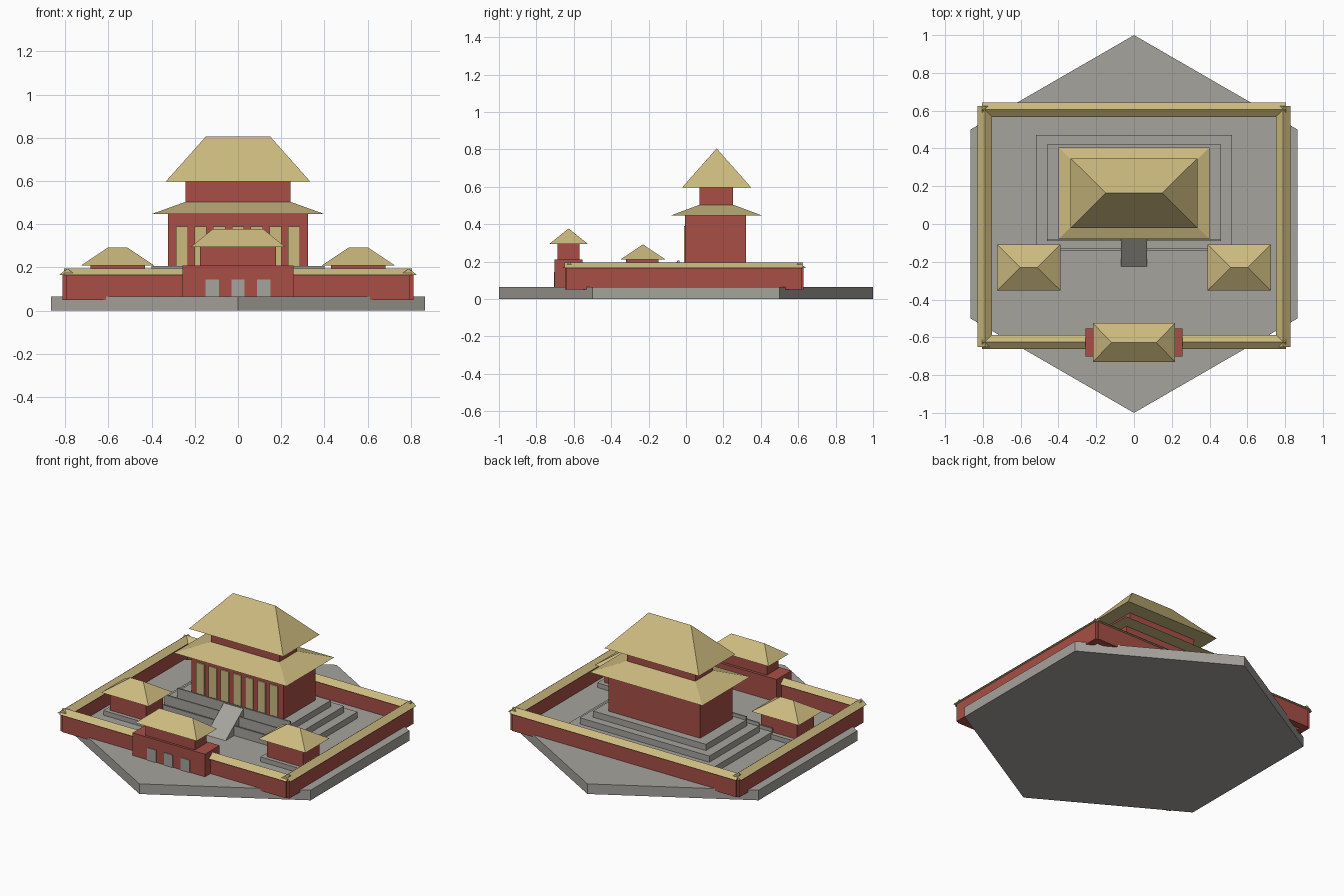
import bpy, math

if "Cube" in bpy.data.objects:
    bpy.data.objects.remove(bpy.data.objects["Cube"])


def srgb(r, g, b):
    conv = lambda c: c / 12.92 if c <= 0.04045 else ((c + 0.055) / 1.055) ** 2.4
    return tuple(conv(v / 255) for v in (r, g, b)) + (1.0,)


def material(name, rgb):
    m = bpy.data.materials.new(name)
    m.diffuse_color = srgb(*rgb)
    m.use_nodes = True
    m.node_tree.nodes["Principled BSDF"].inputs["Base Color"].default_value = m.diffuse_color
    return m


RED = material("red_wall", (167, 79, 70))
GOLD = material("yellow_tile", (204, 186, 127))
STONE = material("grey_stone", (166, 163, 157))


def mesh(name, verts, faces, mat):
    me = bpy.data.meshes.new(name)
    me.from_pydata(verts, [], faces)
    me.materials.append(mat)
    ob = bpy.data.objects.new(name, me)
    bpy.context.collection.objects.link(ob)
    return ob


def frustum(name, low, high, z0, z1, mat):
    """Solid between two rectangles (x0, x1, y0, y1)."""
    rect = lambda r, z: [(r[0], r[2], z), (r[1], r[2], z), (r[1], r[3], z), (r[0], r[3], z)]
    faces = [(3, 2, 1, 0), (4, 5, 6, 7), (0, 1, 5, 4), (1, 2, 6, 5), (2, 3, 7, 6), (3, 0, 4, 7)]
    return mesh(name, rect(low, z0) + rect(high, z1), faces, mat)


def box(name, x0, x1, y0, y1, z0, z1, mat):
    r = (x0, x1, y0, y1)
    return frustum(name, r, r, z0, z1, mat)


def hip_roof(name, x0, x1, y0, y1, rx0, rx1, z0, z1):
    """Hipped roof with a ridge along x."""
    ym = (y0 + y1) / 2
    verts = [(x0, y0, z0), (x1, y0, z0), (x1, y1, z0), (x0, y1, z0), (rx0, ym, z1), (rx1, ym, z1)]
    faces = [(3, 2, 1, 0), (0, 1, 5, 4), (1, 2, 5), (2, 3, 4, 5), (3, 0, 4)]
    return mesh(name, verts, faces, GOLD)


def prism(name, profile, a, b, axis, mat):
    """Triangle profile of (across, z) points, extruded along x or y."""
    place = (lambda t, p: (t, p[0], p[1])) if axis == "x" else (lambda t, p: (p[0], t, p[1]))
    verts = [place(t, p) for t in (a, b) for p in profile]
    faces = [(0, 2, 1), (3, 4, 5), (0, 1, 4, 3), (1, 2, 5, 4), (2, 0, 3, 5)]
    if axis == "y":
        faces = [f[::-1] for f in faces]
    return mesh(name, verts, faces, mat)


# Hexagonal ground slab
ring = [(math.sin(i * math.pi / 3), -math.cos(i * math.pi / 3)) for i in range(6)]
mesh("ground_slab", [(x, y, z) for z in (0, 0.065) for x, y in ring],
     [tuple(range(5, -1, -1)), tuple(range(6, 12))]
     + [(i, (i + 1) % 6, (i + 1) % 6 + 6, i + 6) for i in range(6)], STONE)

# Enclosing walls with tiled ridge caps
cap = lambda c: [(c - 0.038, 0.165), (c + 0.038, 0.165), (c, 0.195)]
for side, y in (("front", -0.625), ("back", 0.605)):
    box(side + "_wall", -0.795, 0.795, y - 0.022, y + 0.022, 0.05, 0.17, RED)
    prism(side + "_wall_cap", cap(y), -0.805, 0.805, "x", GOLD)
for side, x in (("left", -0.79), ("right", 0.79)):
    box(side + "_wall", x - 0.022, x + 0.022, -0.64, 0.62, 0.05, 0.17, RED)
    prism(side + "_wall_cap", cap(x), -0.65, 0.625, "y", GOLD)

# Three stone terraces, each with a low parapet along the front
for i, (hx, y0, y1, top) in enumerate([(0.52, -0.14, 0.47, 0.105),
                                       (0.46, -0.09, 0.42, 0.145),
                                       (0.40, -0.045, 0.37, 0.185)]):
    box(f"terrace_{i + 1}", -hx, hx, y0, y1, 0.06, top, STONE)
    box(f"parapet_{i + 1}", -hx, hx, y0, y0 + 0.009, top, top + 0.022, STONE)

# Stair ramp up the terraces
prism("stair_ramp", [(-0.23, 0.062), (-0.04, 0.062), (-0.04, 0.205)], -0.07, 0.07, "x", STONE)

# Main hall: lower storey, panels, skirt roof, upper storey, top roof
box("hall_lower_storey", -0.325, 0.325, -0.005, 0.32, 0.185, 0.45, RED)
for i in range(7):
    x = (i - 3) * 0.0867
    box(f"hall_panel_{i + 1}", x - 0.028, x + 0.028, -0.012, -0.004, 0.19, 0.39, GOLD)
frustum("hall_skirt_roof", (-0.4, 0.4, -0.08, 0.405), (-0.245, 0.245, 0.07, 0.255), 0.447, 0.503, GOLD)
box("hall_upper_storey", -0.243, 0.243, 0.072, 0.252, 0.5, 0.6, RED)
hip_roof("hall_top_roof", -0.335, 0.335, -0.02, 0.348, -0.15, 0.15, 0.597, 0.805)

# Two side pavilions
for side, c in (("left", -0.557), ("right", 0.557)):
    box(side + "_pavilion_base", c - 0.157, c + 0.157, -0.345, -0.12, 0.06, 0.095, STONE)
    box(side + "_pavilion_body", c - 0.127, c + 0.127, -0.32, -0.148, 0.095, 0.213, RED)
    hip_roof(side + "_pavilion_roof", c - 0.168, c + 0.168, -0.352, -0.108, c - 0.045, c + 0.045, 0.21, 0.292)

# Gatehouse with three doors
box("gate_base", -0.257, 0.257, -0.702, -0.553, 0.06, 0.21, RED)
for i, x in enumerate((-0.119, 0, 0.119)):
    box(f"gate_door_{i + 1}", x - 0.031, x + 0.031, -0.707, -0.7, 0.065, 0.145, STONE)
box("gate_upper_storey", -0.175, 0.175, -0.687, -0.57, 0.21, 0.298, RED)
hip_roof("gate_roof", -0.218, 0.218, -0.73, -0.525, -0.118, 0.118, 0.295, 0.377)
